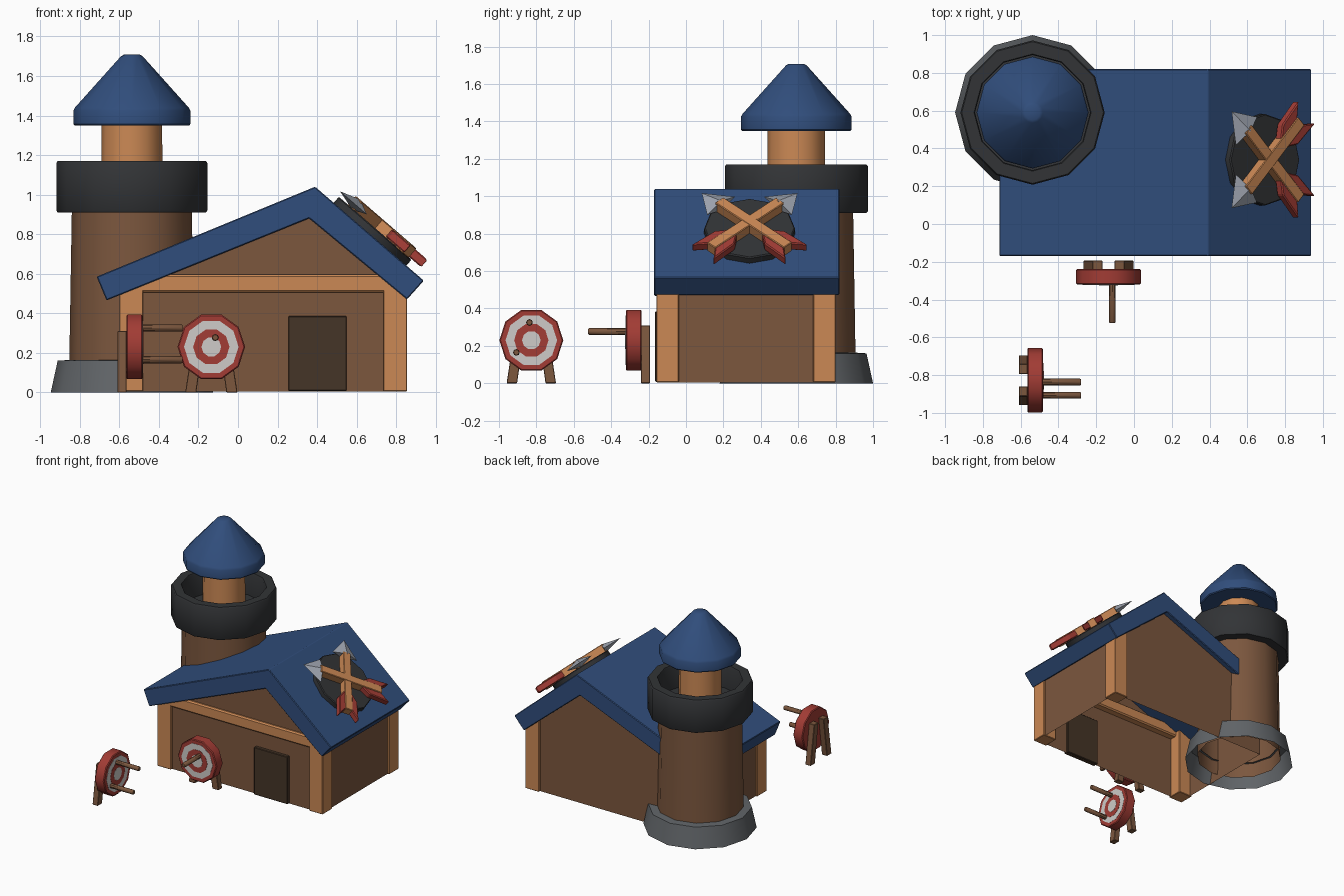
import bpy, bmesh
from math import pi, cos, sin, radians
from mathutils import Matrix, Vector

if "Cube" in bpy.data.objects:
    bpy.data.objects.remove(bpy.data.objects["Cube"])


def material(name, r, g, b):
    m = bpy.data.materials.new(name)
    m.diffuse_color = (r, g, b, 1)
    m.use_nodes = True
    m.node_tree.nodes["Principled BSDF"].inputs["Base Color"].default_value = m.diffuse_color
    return m


BLUE = material("roof_blue", 0.03, 0.075, 0.20)
ORANGE = material("light_wood", 0.60, 0.25, 0.09)
BROWN = material("wall_wood", 0.20, 0.095, 0.048)
DARK = material("door_wood", 0.06, 0.035, 0.02)
IRON = material("dark_iron", 0.032, 0.034, 0.037)
STONE = material("stone", 0.12, 0.13, 0.14)
RED = material("red", 0.36, 0.045, 0.035)
WHITE = material("white", 0.62, 0.60, 0.58)
STEEL = material("steel", 0.36, 0.39, 0.45)

FRONT = Matrix.Rotation(pi / 2, 4, 'X')  # local (x, y, z) -> world (x, z, -y)


def finish(name, bm, mat, matrix, bevel=0, smooth=False):
    bmesh.ops.remove_doubles(bm, verts=bm.verts, dist=1e-5)
    bmesh.ops.recalc_face_normals(bm, faces=bm.faces)
    if bevel:
        bmesh.ops.bevel(bm, geom=bm.edges[:], offset=bevel, segments=1, affect='EDGES')
    bm.transform(matrix)
    mesh = bpy.data.meshes.new(name)
    bm.to_mesh(mesh)
    bm.free()
    mesh.materials.append(mat)
    ob = bpy.data.objects.new(name, mesh)
    bpy.context.collection.objects.link(ob)
    if smooth:
        bpy.ops.object.select_all(action='DESELECT')
        ob.select_set(True)
        bpy.context.view_layer.objects.active = ob
        bpy.ops.object.shade_smooth_by_angle(angle=radians(38))
    return ob


def lathe(name, profile, sides, mat, matrix, closed=False, smooth=True):
    """Revolve (radius, height) points about local z."""
    bm = bmesh.new()
    rings = [[bm.verts.new((r * cos(2 * pi * i / sides), r * sin(2 * pi * i / sides), z))
              for i in range(sides)] for r, z in profile]
    pairs = list(zip(rings, rings[1:]))
    if closed:
        pairs.append((rings[-1], rings[0]))
    for a, b in pairs:
        for i in range(sides):
            j = (i + 1) % sides
            bm.faces.new((a[i], a[j], b[j], b[i]))
    return finish(name, bm, mat, matrix, smooth=smooth)


def prism(name, pts, lo, hi, mat, matrix=FRONT, bevel=0, skip_edge=None):
    """Extrude a 2D outline along local z; skip_edge leaves one side open."""
    bm = bmesh.new()
    a = [bm.verts.new((x, y, lo)) for x, y in pts]
    b = [bm.verts.new((x, y, hi)) for x, y in pts]
    bm.faces.new(a)
    bm.faces.new(b)
    for i in range(len(pts)):
        if i != skip_edge:
            j = (i + 1) % len(pts)
            bm.faces.new((a[i], a[j], b[j], b[i]))
    return finish(name, bm, mat, matrix, bevel)


def box(name, x, y, z, mat, bevel=0):
    pts = [(x[0], z[0]), (x[1], z[0]), (x[1], z[1]), (x[0], z[1])]
    return prism(name, pts, -y[1], -y[0], mat, bevel=bevel)


# Tower
T = Matrix.Translation((-0.537, 0.59, 0))
lathe("tower_base", [(0.41, 0), (0.375, 0.16), (0.30, 0.165)], 12, STONE, T)
lathe("tower_body", [(0.318, 0.05), (0.303, 0.95)], 12, BROWN, T)
lathe("tower_parapet", [(0, 0.91), (0.375, 0.91), (0.382, 0.92), (0.382, 1.16), (0.375, 1.17),
                        (0.31, 1.17), (0.305, 1.16), (0.305, 0.98), (0, 0.98)], 12, IRON, T)
lathe("tower_post", [(0.156, 0.97), (0.153, 1.37)], 12, ORANGE, T)
lathe("tower_roof", [(0, 1.35), (0.29, 1.35), (0.296, 1.357), (0.296, 1.425), (0.288, 1.44),
                     (0.055, 1.70), (0.04, 1.708), (0, 1.708)], 12, BLUE, T)

# House: open-bottomed gabled shell, framing and roof
prism("house_walls", [(-0.585, 0.005), (0.838, 0.005), (0.838, 0.50), (0.36, 0.89), (-0.585, 0.51)],
      -0.78, 0.138, BROWN, skip_edge=0)
prism("house_roof", [(-0.715, 0.585), (-0.665, 0.465), (0.36, 0.88), (0.855, 0.47),
                     (0.94, 0.565), (0.39, 1.04)], -0.82, 0.17, BLUE, bevel=0.005)
for name, x, y in (("front_left_post", -0.60, -0.158), ("front_right_post", 0.735, -0.158),
                   ("back_right_post", 0.735, 0.68)):
    box(name, (x, x + 0.12), (y, y + 0.12), (0.005, 0.57), ORANGE, bevel=0.004)
box("front_beam", (-0.50, 0.75), (-0.158, -0.08), (0.505, 0.595), ORANGE, bevel=0.01)
box("door", (0.255, 0.55), (-0.165, -0.12), (0.008, 0.385), DARK, bevel=0.004)


# Archery targets: disc, painted rings, two splayed legs, stuck arrows
def target(name, loc, turn, arrows):
    M = Matrix.Translation(loc) @ Matrix.Rotation(turn, 4, 'Z') @ FRONT
    C = M @ Matrix.Translation((0, 0.23, 0))
    lathe(name + "_disc", [(0, 0), (0.165, 0), (0.171, 0.006), (0.171, 0.077), (0.165, 0.083),
                           (0, 0.083)], 10, RED, C)
    for i, (r, mat) in enumerate(((0.138, WHITE), (0.092, RED), (0.05, WHITE))):
        z = 0.0845 + 0.0015 * i
        lathe(f"{name}_ring_{i + 1}", [(r, 0.08), (r, z), (0, z)], 10, mat, C)
    for side, s in (("left", -1), ("right", 1)):
        prism(f"{name}_{side}_leg", [(s * 0.132, 0), (s * 0.076, 0), (s * 0.032, 0.31), (s * 0.085, 0.31)],
              -0.045, 0.002, BROWN, M, bevel=0.003)
    for i, (x, y) in enumerate(arrows):
        lathe(f"{name}_arrow_{i + 1}", [(0, 0.07), (0.018, 0.07), (0.018, 0.28), (0.014, 0.285), (0, 0.285)],
              8, BROWN, M @ Matrix.Translation((x, y, 0)))


target("front_target", (-0.135, -0.238, 0), 0, [(0.02, 0.277)])
target("side_target", (-0.565, -0.827, 0), pi / 2, [(-0.01, 0.325), (-0.08, 0.165)])

# Roof emblem: dark disc with two crossed arrows, laid on the right slope
u = Vector((0.55, 0, -0.475)).normalized()
v = Vector((0, 1, 0))
E = Matrix((u, v, u.cross(v))).transposed().to_4x4()
E.translation = (0.668, 0.34, 0.80)
lathe("emblem_disc", [(0, -0.01), (0.243, -0.01), (0.243, 0.034), (0.237, 0.04), (0, 0.04)], 12, IRON, E)
for side, s in (("left", 1), ("right", -1)):
    A = E @ Matrix.Rotation(s * pi / 4, 4, 'Z')  # local +x runs toward the tail
    n = side + "_emblem_arrow"
    prism(n + "_shaft", [(-0.23, -0.031), (0.29, -0.031), (0.29, 0.031), (-0.23, 0.031)],
          0.035, 0.098 + 0.001 * s, ORANGE, A, bevel=0.004)
    # head: flat triangle rising to a central ridge
    bm = bmesh.new()
    tip, a, b, top, low = [bm.verts.new(p) for p in (
        (-0.362, 0, 0.065), (-0.215, -0.105, 0.065), (-0.215, 0.105, 0.065),
        (-0.215, 0, 0.10), (-0.215, 0, 0.035))]
    for f in ((tip, a, top), (tip, top, b), (tip, low, a), (tip, b, low), (a, low, b, top)):
        bm.faces.new(f)
    finish(n + "_head", bm, STEEL, A)
    for k, w in (("a", 1), ("b", -1)):
        prism(f"{n}_feather_{k}", [(0.12, w * 0.025), (0.19, w * 0.075), (0.355, w * 0.082), (0.285, w * 0.025)],
              0.042, 0.092, RED, A, bevel=0.006)
